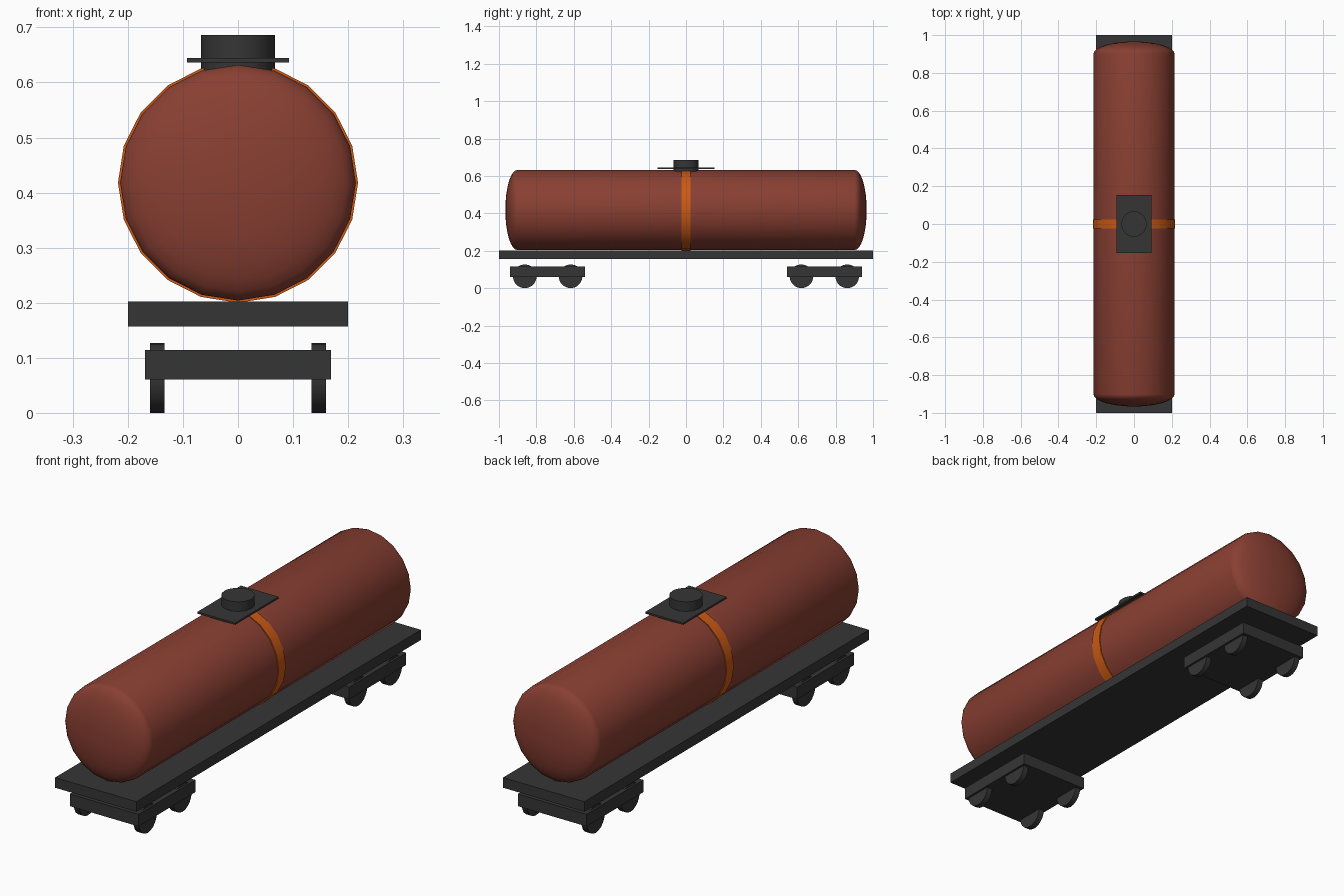
import bpy, bmesh, math
from mathutils import Matrix

if "Cube" in bpy.data.objects:
    bpy.data.objects.remove(bpy.data.objects["Cube"])


def material(name, rgb):
    m = bpy.data.materials.new(name)
    m.diffuse_color = (*rgb, 1)
    m.use_nodes = True
    m.node_tree.nodes["Principled BSDF"].inputs["Base Color"].default_value = m.diffuse_color
    return m


RUST = material("rust red", (0.25, 0.05, 0.032))
ORANGE = material("orange", (0.60, 0.10, 0.007))
DARK = material("dark grey", (0.036, 0.036, 0.036))


def finish(name, bm, mat, smooth=False):
    bmesh.ops.recalc_face_normals(bm, faces=bm.faces)
    mesh = bpy.data.meshes.new(name)
    bm.to_mesh(mesh)
    bm.free()
    mesh.materials.append(mat)
    ob = bpy.data.objects.new(name, mesh)
    bpy.context.collection.objects.link(ob)
    if smooth:
        bpy.ops.object.select_all(action='DESELECT')
        ob.select_set(True)
        bpy.context.view_layer.objects.active = ob
        bpy.ops.object.shade_smooth_by_angle(angle=math.radians(40))
    return ob


def box(name, centre, size, mat):
    bm = bmesh.new()
    bmesh.ops.create_cube(bm, size=1, matrix=Matrix.Translation(centre) @ Matrix.Diagonal((*size, 1)))
    return finish(name, bm, mat)


def cylinder(name, centre, radius, depth, axis, mat, sides=20):
    turn = {'X': Matrix.Rotation(math.pi / 2, 4, 'Y'),
            'Y': Matrix.Rotation(math.pi / 2, 4, 'X'),
            'Z': Matrix()}[axis]
    bm = bmesh.new()
    bmesh.ops.create_cone(bm, cap_ends=True, segments=sides, radius1=radius, radius2=radius,
                          depth=depth, matrix=Matrix.Translation(centre) @ turn)
    return finish(name, bm, mat, True)


def tank(name, z, radius, straight, bulge, mat, sides=20, steps=8):
    # half-ellipse end profile, mirrored to the other end, then lathed round y
    end = [(radius * math.cos(a), straight + bulge * math.sin(a))
           for a in (math.pi / 2 * i / steps for i in range(steps))]
    profile = [(r, -y) for r, y in reversed(end)] + end
    bm = bmesh.new()
    rings = [[bm.verts.new((r * math.cos(2 * math.pi * k / sides), y,
                            z + r * math.sin(2 * math.pi * k / sides))) for k in range(sides)]
             for r, y in profile]
    for a, b in zip(rings, rings[1:]):
        for k in range(sides):
            n = (k + 1) % sides
            bm.faces.new((a[k], a[n], b[n], b[k]))
    for ring, s in ((rings[0], -1), (rings[-1], 1)):
        tip = bm.verts.new((0, s * (straight + bulge), z))
        for k in range(sides):
            bm.faces.new((ring[k], ring[(k + 1) % sides], tip))
    return finish(name, bm, mat, True)


# Tank body with domed ends and its centre band
tank("tank", 0.418, 0.214, 0.902, 0.064, RUST)
cylinder("centre_band", (0, 0, 0.418), 0.218, 0.05, 'Y', ORANGE)

# Hatch and walkway plate on top
cylinder("hatch", (0, 0, 0.643), 0.067, 0.086, 'Z', DARK, 24)
box("hatch_platform", (0, 0, 0.64), (0.186, 0.306, 0.008), DARK)

# Flat deck
box("deck", (0, 0, 0.1795), (0.4, 2.0, 0.045), DARK)

# Two bogies with four wheels each
for end, s in (("front", -1), ("rear", 1)):
    box(f"{end}_bogie_frame", (0, s * 0.74, 0.0875), (0.338, 0.4, 0.054), DARK)
    for row, y in (("inner", 0.617), ("outer", 0.862)):
        for side, t in (("left", -1), ("right", 1)):
            cylinder(f"{end}_{row}_{side}_wheel", (t * 0.1465, s * y, 0.0635),
                     0.0635, 0.026, 'X', DARK)
